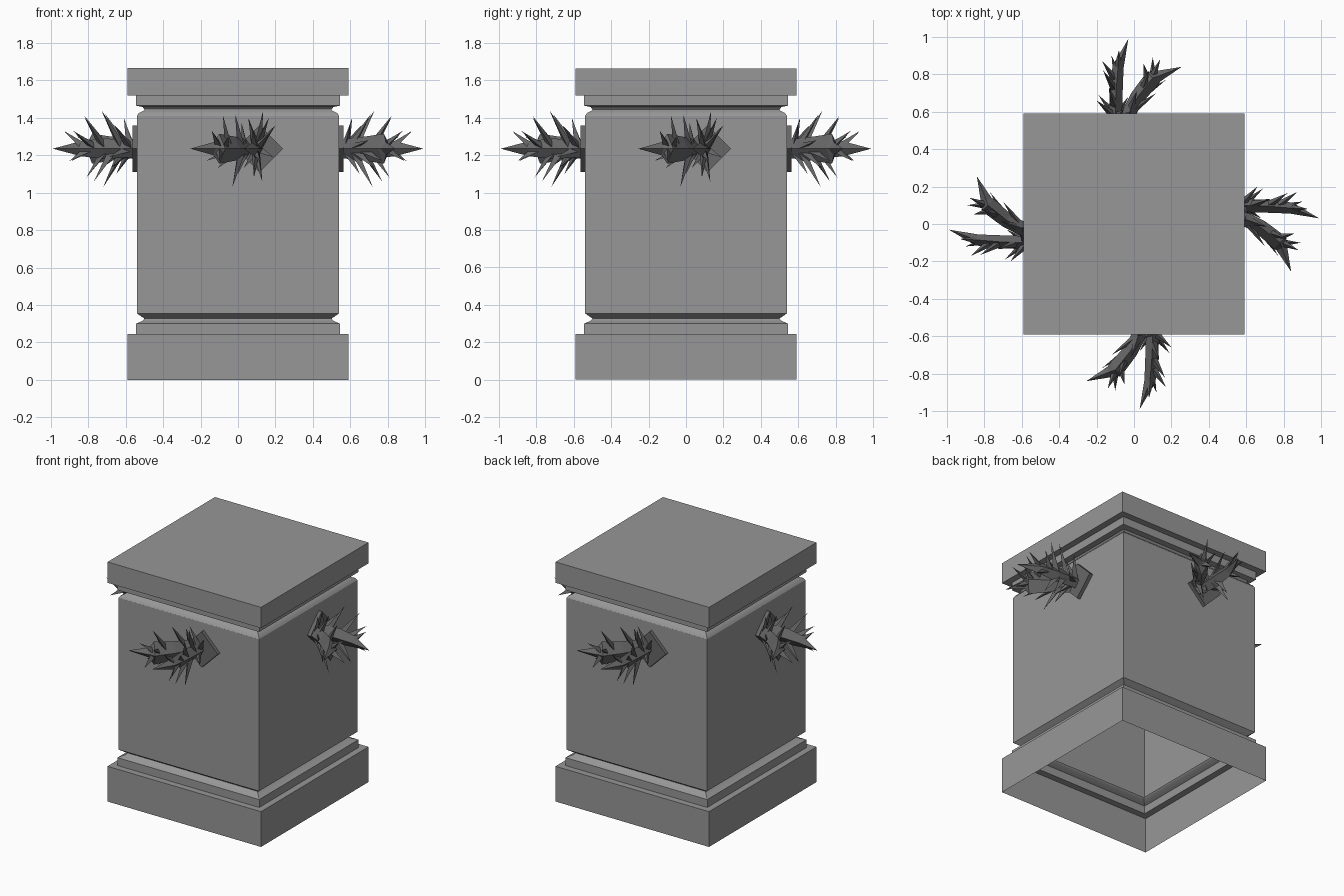
import bpy, bmesh, math
from mathutils import Vector, Matrix

cube = bpy.data.objects.get("Cube")
if cube:
    bpy.data.objects.remove(cube, do_unlink=True)


def material(name, value):
    m = bpy.data.materials.new(name)
    m.use_nodes = True
    colour = (value, value, value, 1)
    m.diffuse_color = colour
    m.node_tree.nodes["Principled BSDF"].inputs["Base Color"].default_value = colour
    return m


STONE = material("light grey stone", 0.31)
THORN = material("dark grey thorn", 0.135)
MID_Z = 1.235


def finish(bm, name, mat, turn=0):
    """Turn the part about the pedestal axis and make it an object."""
    bmesh.ops.rotate(bm, verts=bm.verts, matrix=Matrix.Rotation(turn, 3, 'Z'))
    mesh = bpy.data.meshes.new(name)
    bm.to_mesh(mesh)
    bm.free()
    mesh.materials.append(mat)
    obj = bpy.data.objects.new(name, mesh)
    bpy.context.collection.objects.link(obj)
    return obj


def bridge(bm, low, high):
    n = len(low)
    for i in range(n):
        j = (i + 1) % n
        bm.faces.new((low[i], low[j], high[j], high[i]))


# Pedestal: a square moulded shell, open underneath
def pedestal():
    profile = [(0.59, 0), (0.59, 0.245), (0.545, 0.245), (0.545, 0.3),
               (0.51, 0.315), (0.5, 0.328), (0.515, 0.337), (0.54, 0.355),
               (0.54, 1.41), (0.53, 1.425), (0.505, 1.438), (0.5, 1.446),
               (0.51, 1.458), (0.545, 1.465), (0.545, 1.52), (0.59, 1.52),
               (0.59, 1.665)]
    bm = bmesh.new()
    last = None
    for r, z in profile:
        ring = [bm.verts.new((r * sx, r * sy, z))
                for sx, sy in ((-1, -1), (1, -1), (1, 1), (-1, 1))]
        if last:
            bridge(bm, last, ring)
        last = ring
    bm.faces.new(last)
    obj = finish(bm, "pedestal", STONE)
    bpy.context.view_layer.objects.active = obj
    obj.select_set(True)
    bpy.ops.object.shade_smooth_by_angle(angle=math.radians(30))
    obj.select_set(False)


# Horn stations: x, y, half width, half height; then the tip
HORNS = [
    ([(0.1, -0.55, 0.035, 0.045), (0.095, -0.72, 0.035, 0.055),
      (0.085, -0.84, 0.03, 0.04)], (0.03, -0.99)),
    ([(0.05, -0.55, 0.035, 0.05), (-0.02, -0.68, 0.04, 0.065),
      (-0.1, -0.78, 0.045, 0.08), (-0.13, -0.79, 0.03, 0.035)], (-0.255, -0.84)),
]

# Thorn tips on each horn
THORNS = [
    [(0.135, -0.73, 1.44), (0.165, -0.82, 1.4), (0.2, -0.66, 1.36),
     (0.17, -0.87, 1.32), (0.13, -0.77, 1.06), (0.085, -0.81, 1.08),
     (0.19, -0.69, 1.19), (0.055, -0.61, 1.4), (0.12, -0.9, 1.17),
     (0.03, -0.68, 1.13), (0.08, -0.93, 1.33)],
    [(-0.08, -0.82, 1.41), (-0.015, -0.71, 1.42), (-0.14, -0.88, 1.33),
     (-0.03, -0.72, 1.03), (-0.1, -0.89, 1.17), (-0.12, -0.7, 1.28),
     (-0.11, -0.73, 1.13), (-0.05, -0.86, 1.3), (0, -0.65, 1.1),
     (-0.17, -0.77, 1.17), (0.02, -0.6, 1.37)],
]


def horn(bm, stations, tip):
    pts = [Vector((s[0], s[1], MID_Z)) for s in stations]
    end = Vector((*tip, MID_Z))
    pts.append(end)
    up = Vector((0, 0, 1))
    last = None
    for i, (_, _, w, h) in enumerate(stations):
        side = (pts[i + 1] - pts[max(i - 1, 0)]).normalized().cross(up)
        ring = [bm.verts.new(pts[i] + o)
                for o in (side * w, up * h, -side * w, -up * h)]
        if last:
            bridge(bm, last, ring)
        else:
            bm.faces.new(ring[::-1])
        last = ring
    peak = bm.verts.new(end)
    for i in range(4):
        bm.faces.new((last[i], last[(i + 1) % 4], peak))


def thorn(bm, tip, stations):
    """A slim three-sided spike leaning outward from the horn's spine."""
    tip = Vector(tip)
    y = min(tip.y + 0.11, -0.57)
    spine = [Vector((s[0], s[1], MID_Z)) for s in stations]
    a, b = spine[0], spine[1]
    for p, q in zip(spine, spine[1:]):
        if y <= p.y:
            a, b = p, q
    root = a.lerp(b, min(1, (y - a.y) / (b.y - a.y)))
    axis = tip - root
    rot = axis.to_track_quat('Z', 'Y').to_matrix().to_4x4()
    bmesh.ops.create_cone(bm, cap_ends=True, segments=3, radius1=0.027, radius2=0,
                          depth=axis.length,
                          matrix=Matrix.Translation((root + tip) / 2) @ rot)


def back_plate(bm):
    place = Matrix.Translation((0.115, -0.55, MID_Z))
    spin = Matrix.Rotation(math.pi / 4, 4, 'Y')
    size = Matrix.Diagonal((0.177, 0.03, 0.177, 1))
    bmesh.ops.create_cube(bm, size=1, matrix=place @ spin @ size)


pedestal()

# One thorny bracket on each of the four sides
for k, label in enumerate(("front", "left", "back", "right")):
    turn = k * math.pi / 2
    bm = bmesh.new()
    back_plate(bm)
    finish(bm, label + "_back_plate", THORN, turn)
    bm = bmesh.new()
    for (stations, tip), tips in zip(HORNS, THORNS):
        horn(bm, stations, tip)
        for t in tips:
            thorn(bm, t, stations)
    bmesh.ops.recalc_face_normals(bm, faces=bm.faces)
    finish(bm, label + "_thorn_branches", THORN, turn)
